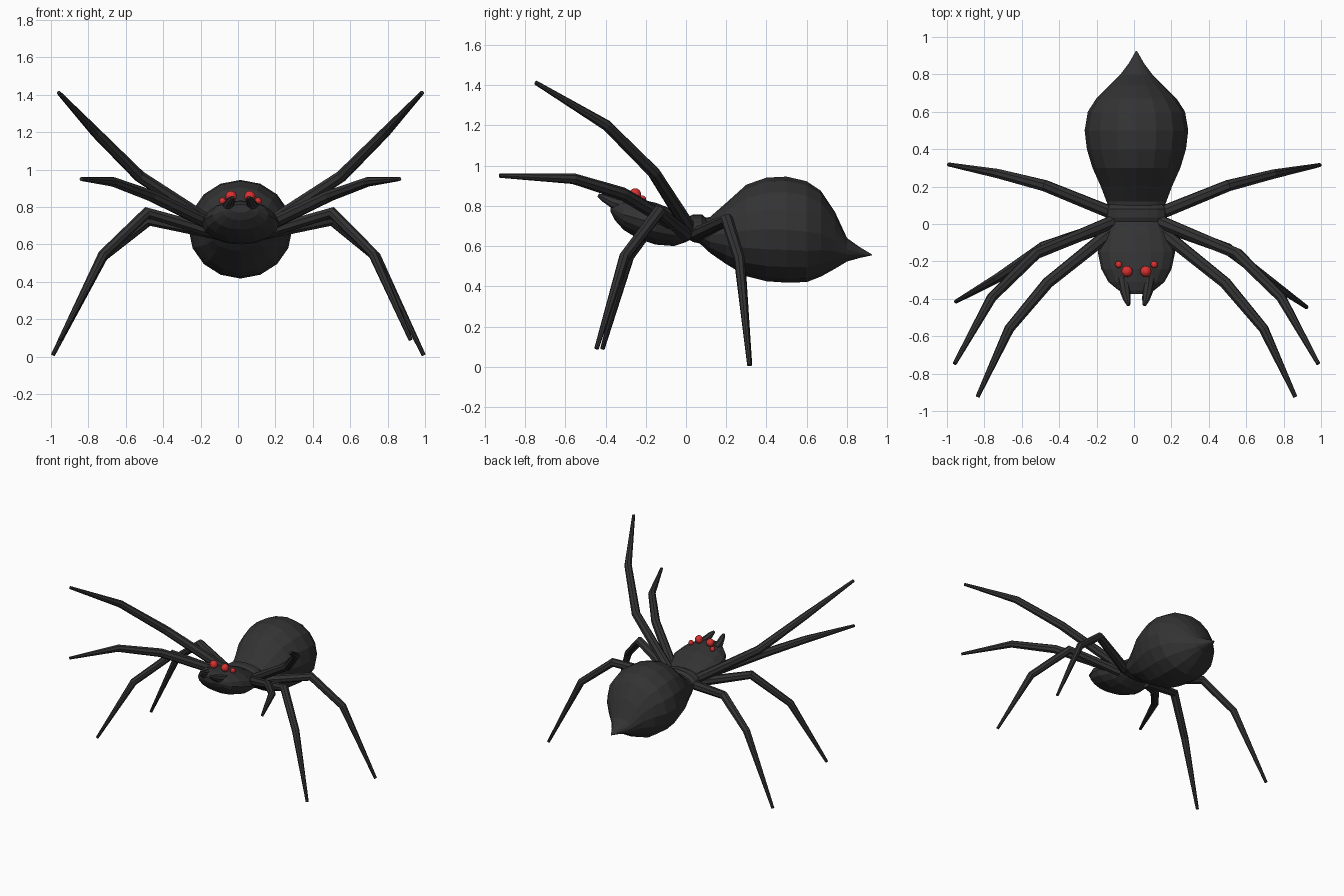
import bpy, bmesh
from math import sin, cos, tau
from mathutils import Vector

if "Cube" in bpy.data.objects:
    bpy.data.objects.remove(bpy.data.objects["Cube"])

CX = 0.013  # body centre line


def material(name, color):
    m = bpy.data.materials.new(name)
    m.diffuse_color = color
    m.use_nodes = True
    m.node_tree.nodes["Principled BSDF"].inputs["Base Color"].default_value = m.diffuse_color
    return m


BLACK = material("black", (0.033, 0.033, 0.033, 1))
RED = material("red", (0.7, 0.03, 0.03, 1))


def loft(name, rings):
    """Skin a closed solid over rings of equal point count."""
    bm = bmesh.new()
    loops = [[bm.verts.new(p) for p in ring] for ring in rings]
    n = len(loops[0])
    for a, b in zip(loops, loops[1:]):
        for i in range(n):
            j = (i + 1) % n
            bm.faces.new((a[i], a[j], b[j], b[i]))
    bm.faces.new(loops[0])
    bm.faces.new(loops[-1])
    bmesh.ops.recalc_face_normals(bm, faces=bm.faces)
    me = bpy.data.meshes.new(name)
    bm.to_mesh(me)
    bm.free()
    me.materials.append(BLACK)
    ob = bpy.data.objects.new(name, me)
    bpy.context.collection.objects.link(ob)
    return ob


def body(name, sections, sides=16):
    """Elliptical sections along y: (y, top z, bottom z, half width)."""
    loft(name, [[(CX + w * cos(tau * i / sides), y,
                  (t + b) / 2 + (t - b) / 2 * sin(tau * i / sides))
                 for i in range(sides)] for y, t, b, w in sections])


def tube(name, points, radii, sides=8):
    """Tapered tube with mitred joints."""
    pts = [Vector(p) for p in points]
    dirs = [(b - a).normalized() for a, b in zip(pts, pts[1:])]
    rings = []
    for k, (p, r) in enumerate(zip(pts, radii)):
        d = (dirs[max(k - 1, 0)] + dirs[min(k, len(dirs) - 1)]).normalized()
        u = d.cross(Vector((0.0, 0.3, 1.0))).normalized()
        v = u.cross(d)
        rings.append([p + r * (u * cos(tau * i / sides) + v * sin(tau * i / sides))
                      for i in range(sides)])
    loft(name, rings)


# Abdomen with pointed tail
body("abdomen", [
    (0.05, 0.73, 0.63, 0.13), (0.12, 0.745, 0.565, 0.16), (0.20, 0.815, 0.51, 0.19),
    (0.30, 0.905, 0.45, 0.235), (0.40, 0.94, 0.425, 0.265), (0.50, 0.945, 0.418, 0.277),
    (0.60, 0.922, 0.421, 0.26), (0.67, 0.875, 0.448, 0.215), (0.74, 0.77, 0.487, 0.145),
    (0.80, 0.64, 0.523, 0.085), (0.86, 0.597, 0.54, 0.04), (0.925, 0.558, 0.554, 0.003)])

# Head and thorax
body("head_thorax", [
    (-0.375, 0.815, 0.77, 0.05), (-0.355, 0.825, 0.73, 0.095), (-0.31, 0.833, 0.68, 0.15),
    (-0.24, 0.835, 0.637, 0.188), (-0.15, 0.815, 0.607, 0.207), (-0.06, 0.78, 0.60, 0.185),
    (0.0, 0.752, 0.62, 0.158), (0.04, 0.735, 0.64, 0.14)])

# Waist band
body("waist", [
    (0.01, 0.745, 0.635, 0.148), (0.035, 0.757, 0.62, 0.16),
    (0.08, 0.757, 0.61, 0.16), (0.105, 0.735, 0.61, 0.148)])

# Legs: points as (distance from centre line, y, z)
raised = [(0.12, 0.015, 0.69), (0.54, -0.16, 0.965), (0.775, -0.395, 1.2), (0.972, -0.747, 1.412)]
front = [(0.12, -0.03, 0.69), (0.475, -0.315, 0.86), (0.68, -0.56, 0.935), (0.85, -0.925, 0.95)]
down = [(0.12, 0.0, 0.66), (0.50, -0.125, 0.77), (0.735, -0.285, 0.545), (0.965, -0.415, 0.09)]
down_right = down[:1] + [(0.49, -0.135, 0.77), (0.71, -0.305, 0.55), (0.91, -0.445, 0.09)]
rear = [(0.12, 0.055, 0.66), (0.49, 0.205, 0.73), (0.725, 0.265, 0.535), (0.98, 0.315, 0.008)]
rear_left = rear[:2] + [(0.735, 0.268, 0.535), (1.003, 0.318, 0.008)]
RADII = (0.036, 0.032, 0.027, 0.011)

for side, s in (("left", -1), ("right", 1)):
    for part, path in (("raised_leg", raised), ("front_leg", front),
                       ("lower_leg", down_right if s > 0 else down),
                       ("rear_leg", rear if s > 0 else rear_left)):
        tube(f"{part}_{side}", [(CX + s * x, y, z) for x, y, z in path], RADII)

    # Fang
    tube(f"fang_{side}", [(CX + s * x, y, z) for x, y, z in
                          ((0.07, -0.29, 0.795), (0.06, -0.36, 0.815),
                           (0.05, -0.405, 0.838), (0.042, -0.435, 0.852))],
         (0.034, 0.028, 0.02, 0.009))

    # Eyes
    for part, x, y, z, r in (("large_eye", 0.05, -0.253, 0.857, 0.03),
                             ("small_eye", 0.095, -0.217, 0.832, 0.019)):
        bpy.ops.mesh.primitive_uv_sphere_add(segments=12, ring_count=8, radius=r,
                                             location=(CX + s * x, y, z))
        eye = bpy.context.object
        eye.name = f"{part}_{side}"
        eye.data.materials.append(RED)
